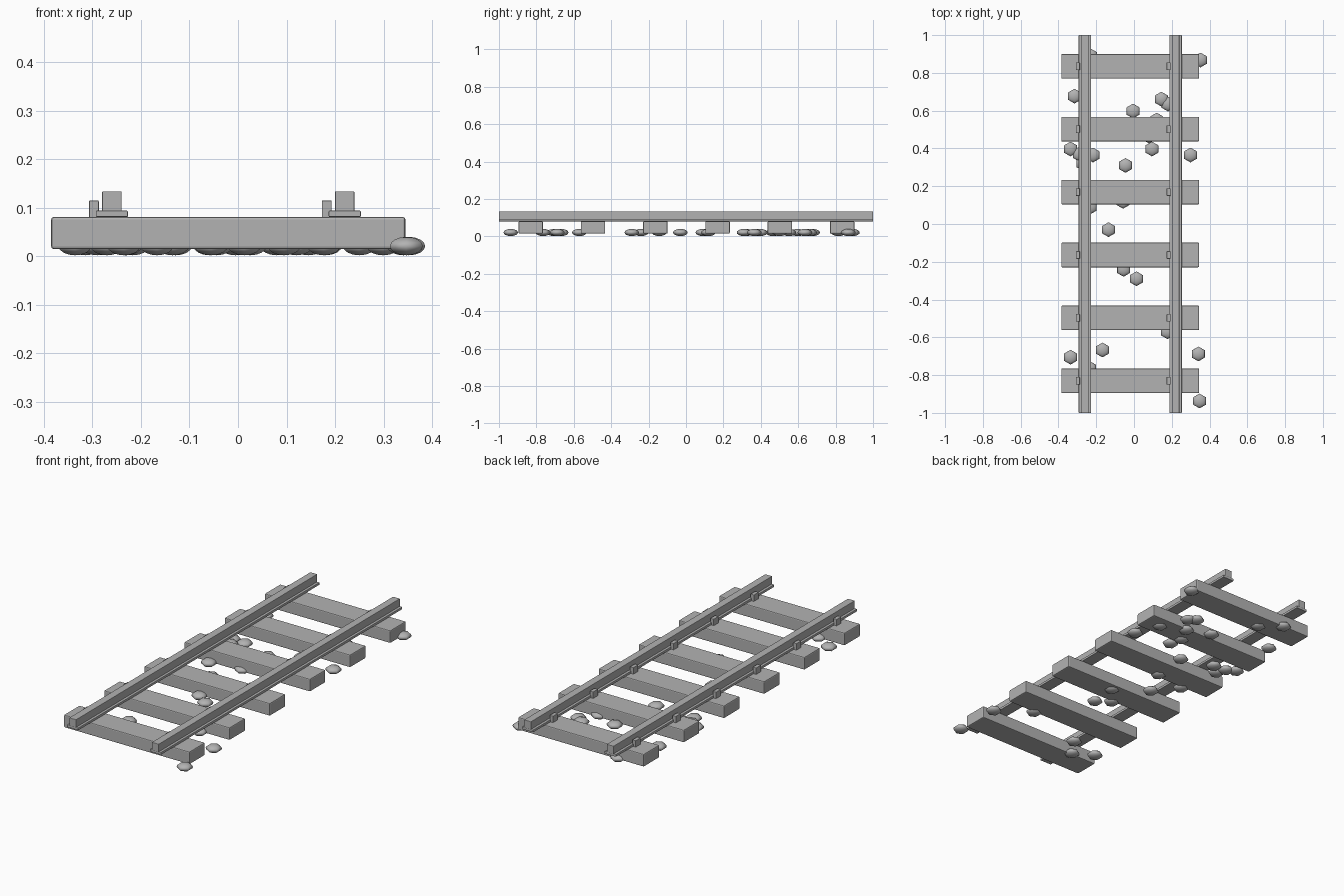
import bpy, bmesh, math

if "Cube" in bpy.data.objects:
    bpy.data.objects.remove(bpy.data.objects["Cube"])

grey = bpy.data.materials.new("plain_grey")
grey.diffuse_color = (0.45, 0.45, 0.45, 1)
grey.use_nodes = True
grey.node_tree.nodes["Principled BSDF"].inputs["Base Color"].default_value = grey.diffuse_color


def finish(bm, name, bevel=0.0):
    bmesh.ops.recalc_face_normals(bm, faces=bm.faces[:])
    me = bpy.data.meshes.new(name)
    bm.to_mesh(me)
    bm.free()
    me.materials.append(grey)
    ob = bpy.data.objects.new(name, me)
    bpy.context.collection.objects.link(ob)
    if bevel:
        mod = ob.modifiers.new("soft_edges", 'BEVEL')
        mod.width = bevel
        mod.segments = 2
    return ob


def box(name, x0, x1, y0, y1, z0, z1, bevel):
    bm = bmesh.new()
    bmesh.ops.create_cube(bm, size=1)
    for v in bm.verts:
        v.co = ((x0 + x1) / 2 + v.co.x * (x1 - x0),
                (y0 + y1) / 2 + v.co.y * (y1 - y0),
                (z0 + z1) / 2 + v.co.z * (z1 - z0))
    return finish(bm, name, bevel)


def stone(name, x, y):
    # flattened six-sided ball with a corner pointing along y
    r, h, z, rings, sides = 0.039, 0.019, 0.021, 8, 6
    bm = bmesh.new()
    bottom = bm.verts.new((x, y, z - h))
    top = bm.verts.new((x, y, z + h))
    loops = []
    for i in range(1, rings):
        t = math.pi * i / rings
        loops.append([bm.verts.new((x + r * math.sin(t) * math.sin(k * math.tau / sides),
                                    y + r * math.sin(t) * math.cos(k * math.tau / sides),
                                    z - h * math.cos(t))) for k in range(sides)])
    for k in range(sides):
        n = (k + 1) % sides
        bm.faces.new((bottom, loops[0][k], loops[0][n]))
        bm.faces.new((top, loops[-1][n], loops[-1][k]))
        for a, b in zip(loops, loops[1:]):
            bm.faces.new((a[k], a[n], b[n], b[k]))
    for f in bm.faces:
        f.smooth = True
    return finish(bm, name)


# sleepers
sleeper_y = [-0.83 + i * 0.333 for i in range(6)]
for i, y in enumerate(sleeper_y):
    box(f"sleeper_{i+1}", -0.385, 0.345, y - 0.065, y + 0.065, 0.015, 0.081, 0.005)

# rails with foot, head and spikes
for side, x in (("left", -0.26), ("right", 0.22)):
    box(f"{side}_rail_foot", x - 0.033, x + 0.033, -1, 1, 0.081, 0.094, 0.002)
    box(f"{side}_rail_head", x - 0.02, x + 0.02, -1, 1, 0.092, 0.134, 0.002)
    for i, y in enumerate(sleeper_y):
        box(f"{side}_spike_{i+1}", x - 0.047, x - 0.027, y - 0.02, y + 0.02, 0.078, 0.115, 0.002)

# ballast stones
stones = [(0.352, 0.868), (-0.315, 0.677), (-0.005, 0.598), (0.145, 0.661),
          (0.18, 0.635), (0.12, 0.55), (-0.336, 0.397), (-0.217, 0.365),
          (0.095, 0.397), (0.299, 0.365), (-0.045, 0.31), (-0.27, 0.32),
          (-0.29, 0.37), (-0.058, 0.12), (-0.232, 0.09), (-0.135, -0.03),
          (0.013, -0.29), (-0.055, -0.24), (-0.167, -0.667), (-0.336, -0.705),
          (0.341, -0.688), (0.347, -0.937), (0.177, -0.57), (-0.235, -0.765),
          (-0.23, 0.89), (0.08, 0.465), (-0.129, 0.815), (0.25, 0.50),
          (0.025, -0.143)]
for i, (x, y) in enumerate(stones):
    stone(f"ballast_stone_{i+1}", x, y)
